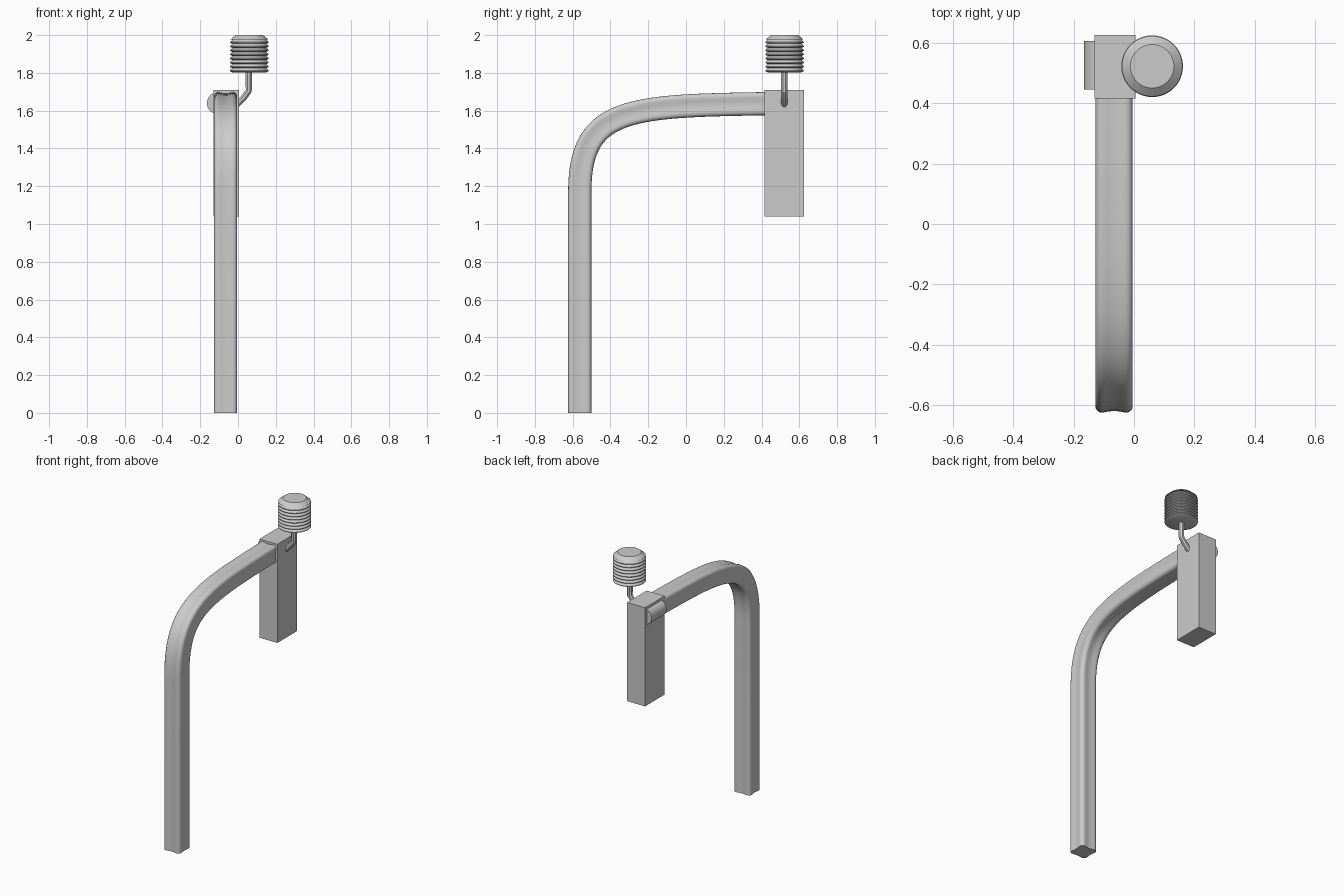
import bpy, bmesh, math
from mathutils import Vector

if "Cube" in bpy.data.objects:
    bpy.data.objects.remove(bpy.data.objects["Cube"])


def finish(name, bm, smooth=None):
    bmesh.ops.recalc_face_normals(bm, faces=bm.faces)
    me = bpy.data.meshes.new(name)
    bm.to_mesh(me)
    bm.free()
    ob = bpy.data.objects.new(name, me)
    bpy.context.collection.objects.link(ob)
    if smooth:
        bpy.ops.object.select_all(action='DESELECT')
        bpy.context.view_layer.objects.active = ob
        ob.select_set(True)
        bpy.ops.object.shade_smooth_by_angle(angle=math.radians(smooth))
    return ob


def skin(bm, rings):
    """Bridge closed rings of points and cap both ends."""
    vs = [[bm.verts.new(p) for p in r] for r in rings]
    n = len(vs[0])
    for a, b in zip(vs, vs[1:]):
        for i in range(n):
            j = (i + 1) % n
            bm.faces.new((a[i], a[j], b[j], b[i]))
    bm.faces.new(vs[0][::-1])
    bm.faces.new(vs[-1])


def sweep(name, path, section, side, smooth):
    """Sweep a 2D section along a planar path; side is the plane normal."""
    rings = []
    for i, p in enumerate(path):
        t = (path[min(i + 1, len(path) - 1)] - path[max(i - 1, 0)]).normalized()
        up = side.cross(t)
        rings.append([p + side * a + up * b for a, b in section])
    bm = bmesh.new()
    skin(bm, rings)
    return finish(name, bm, smooth)


# Bent support tube: rounded square section with slightly hollow faces
quarter = [(0.056, 0), (0.058, 0.02), (0.0615, 0.036), (0.0605, 0.048),
           (0.055, 0.055), (0.048, 0.0605), (0.036, 0.0615), (0.02, 0.058)]
section = []
for k in range(4):
    c, s = [(1, 0), (0, 1), (-1, 0), (0, -1)][k]
    section += [(c * a - s * b, s * a + c * b) for a, b in quarter]
ctrl = [(-0.5625, 1.17), (-0.5625, 1.62), (-0.3, 1.625), (0.43, 1.637)]
x0 = -0.066
path = [Vector((x0, -0.5625, 0)), Vector((x0, -0.5625, 0.6))]
for i in range(29):
    t = i / 28
    w = [(1 - t)**3, 3 * t * (1 - t)**2, 3 * t * t * (1 - t), t**3]
    path.append(Vector((x0, sum(a * c[0] for a, c in zip(w, ctrl)),
                        sum(a * c[1] for a, c in zip(w, ctrl)))))
sweep("support_tube", path, section, Vector((1, 0, 0)), 40)

# Hanging box housing
bm = bmesh.new()
bmesh.ops.create_cube(bm, size=1)
bmesh.ops.scale(bm, vec=(0.135, 0.21, 0.67), verts=bm.verts)
bmesh.ops.translate(bm, vec=(-0.0625, 0.52, 1.375), verts=bm.verts)
finish("box_housing", bm)

# Side roller partly sunk in the box
bm = bmesh.new()
skin(bm, [[(-0.108 + 0.057 * math.cos(k * math.tau / 32), y,
            1.64 + 0.057 * math.sin(k * math.tau / 32)) for k in range(32)]
          for y in (0.445, 0.605)])
finish("side_roller", bm, 40)

# Angled neck holding the ribbed head
octagon = [(0.018 * math.cos((k + .5) * math.tau / 8),
            0.018 * math.sin((k + .5) * math.tau / 8)) for k in range(8)]
neck = [Vector((x, 0.52, z)) for x, z in
        [(-0.02, 1.618), (0.03, 1.668), (0.057, 1.705), (0.057, 1.735), (0.057, 1.82)]]
sweep("head_neck", neck, octagon, Vector((0, 1, 0)), 30)

# Ribbed cylindrical head with chamfered top
profile = [(0.088, 1.802)]
for i in range(8):
    z = 1.804 + i * 0.0215
    profile += [(0.102, z + 0.005), (0.102, z + 0.009), (0.090, z + 0.0215)]
profile += [(0.1, 1.977), (0.072, 2.0)]
bm = bmesh.new()
skin(bm, [[(0.06 + r * math.cos(k * math.tau / 48),
            0.522 + r * math.sin(k * math.tau / 48), z) for k in range(48)]
          for r, z in profile])
finish("ribbed_head", bm, 30)
